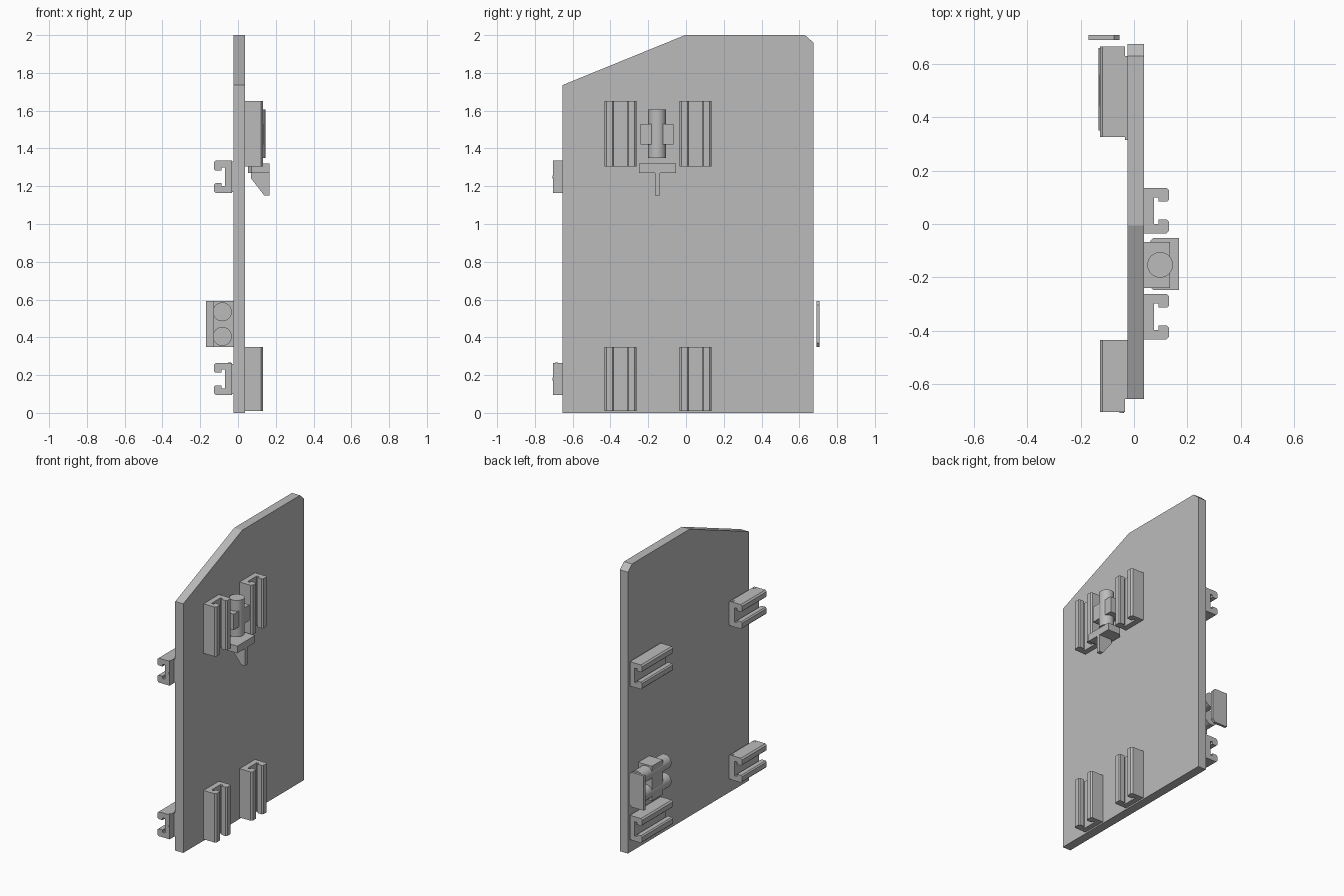
import bpy, bmesh, math
from mathutils import Vector

cube = bpy.data.objects.get("Cube")
if cube:
    bpy.data.objects.remove(cube, do_unlink=True)

grey = bpy.data.materials.new("plain grey")
grey.use_nodes = True
colour = (0.5, 0.5, 0.5, 1)
grey.diffuse_color = colour
grey.node_tree.nodes["Principled BSDF"].inputs["Base Color"].default_value = colour


def finish(name, bm):
    bmesh.ops.recalc_face_normals(bm, faces=bm.faces)
    mesh = bpy.data.meshes.new(name)
    bm.to_mesh(mesh)
    bm.free()
    mesh.materials.append(grey)
    obj = bpy.data.objects.new(name, mesh)
    bpy.context.collection.objects.link(obj)
    return obj


def prism(name, profile, axis, start, end):
    """Extrude a closed outline along an axis; the outline uses the other two axes in order."""
    bm = bmesh.new()
    verts = []
    for a, b in profile:
        co = [a, b]
        co.insert("xyz".index(axis), start)
        verts.append(bm.verts.new(co))
    face = bm.faces.new(verts)
    moved = bmesh.ops.extrude_face_region(bm, geom=[face])["geom"]
    shift = Vector([end - start if k == axis else 0 for k in "xyz"])
    bmesh.ops.translate(bm, vec=shift, verts=[g for g in moved if isinstance(g, bmesh.types.BMVert)])
    return finish(name, bm)


def box(name, x, y, z):
    return prism(name, [(x[0], y[0]), (x[1], y[0]), (x[1], y[1]), (x[0], y[1])], "z", *z)


def rod(name, centre, radius, axis, start, end, sides=32):
    ring = [(centre[0] + radius * math.cos(math.tau * i / sides),
             centre[1] + radius * math.sin(math.tau * i / sides)) for i in range(sides)]
    obj = prism(name, ring, axis, start, end)
    for p in obj.data.polygons:
        p.use_smooth = len(p.vertices) == 4
    for e in obj.data.edges:
        a, b = (obj.data.vertices[i].co for i in e.vertices)
        e.use_edge_sharp = abs((a - b)["xyz".index(axis)]) < 1e-5
    return obj


# Lipped channel section: depth away from the panel, half width
half = [(0, .085), (.085, .085), (.095, .075), (.095, .042), (.087, .034),
        (.055, .034), (.055, .05), (.037, .05)]
section = half + [(d, -w) for d, w in reversed(half)]

# Main panel
prism("panel", [(-.655, 0), (.675, 0), (.675, 1.96), (.63, 2), (-.005, 2), (-.655, 1.735)],
      "x", -.025, .037)

# Upright channels on the left face
for row, (low, high) in {"lower": (.01, .35), "upper": (1.305, 1.65)}.items():
    for place, y in (("front", -.347), ("back", .05)):
        prism(f"{row}_{place}_upright_channel",
              [(.037 + d, y + w) for d, w in section], "z", low, high)

# Level channels on the right face
for row, z in (("lower", .18), ("upper", 1.25)):
    outline = [(-.033 - d, z + w) for d, w in section]
    prism(f"{row}_front_level_channel", outline, "y", -.705, -.435)
    prism(f"{row}_back_level_channel", outline, "y", .325, .665)
    box(f"{row}_front_pad", (-.034, -.025), (-.655, -.435), (z - .08, z + .08))
    box(f"{row}_back_pad", (-.034, -.025), (.315, .63), (z - .08, z + .08))
    rod(f"{row}_end_screw", (-.046, z), .008, "y", -.707, -.70, 12)
    for place, y in (("front", -.686), ("rear", -.452)):
        rod(f"{row}_{place}_top_screw", (-.046, y), .008, "z", z + .08, z + .087, 12)

# Upright latch on the left face
box("upright_latch_block", (.037, .135), (-.24, -.067), (1.42, 1.53))
rod("upright_latch_pin", (.098, -.153), .048, "z", 1.35, 1.605)
prism("latch_shelf", [(.052, -.225), (.072, -.248), (.168, -.248), (.168, -.052),
                      (.072, -.052), (.052, -.075)], "z", 1.27, 1.32)
prism("latch_shelf_rib", [(.07, 1.27), (.07, 1.24), (.14, 1.15), (.168, 1.15), (.168, 1.27)],
      "y", -.165, -.138)

# Level latch on the right face
box("level_latch_block", (-.13, -.025), (.44, .56), (.35, .592))
for place, z in (("lower", .405), ("upper", .535)):
    rod(f"{place}_level_latch_pin", (-.083, z), .05, "y", .35, .66)
prism("level_latch_plate", [(-.17, .35), (-.075, .35), (-.055, .37), (-.055, .572),
                            (-.075, .592), (-.17, .592)], "y", .69, .708)
